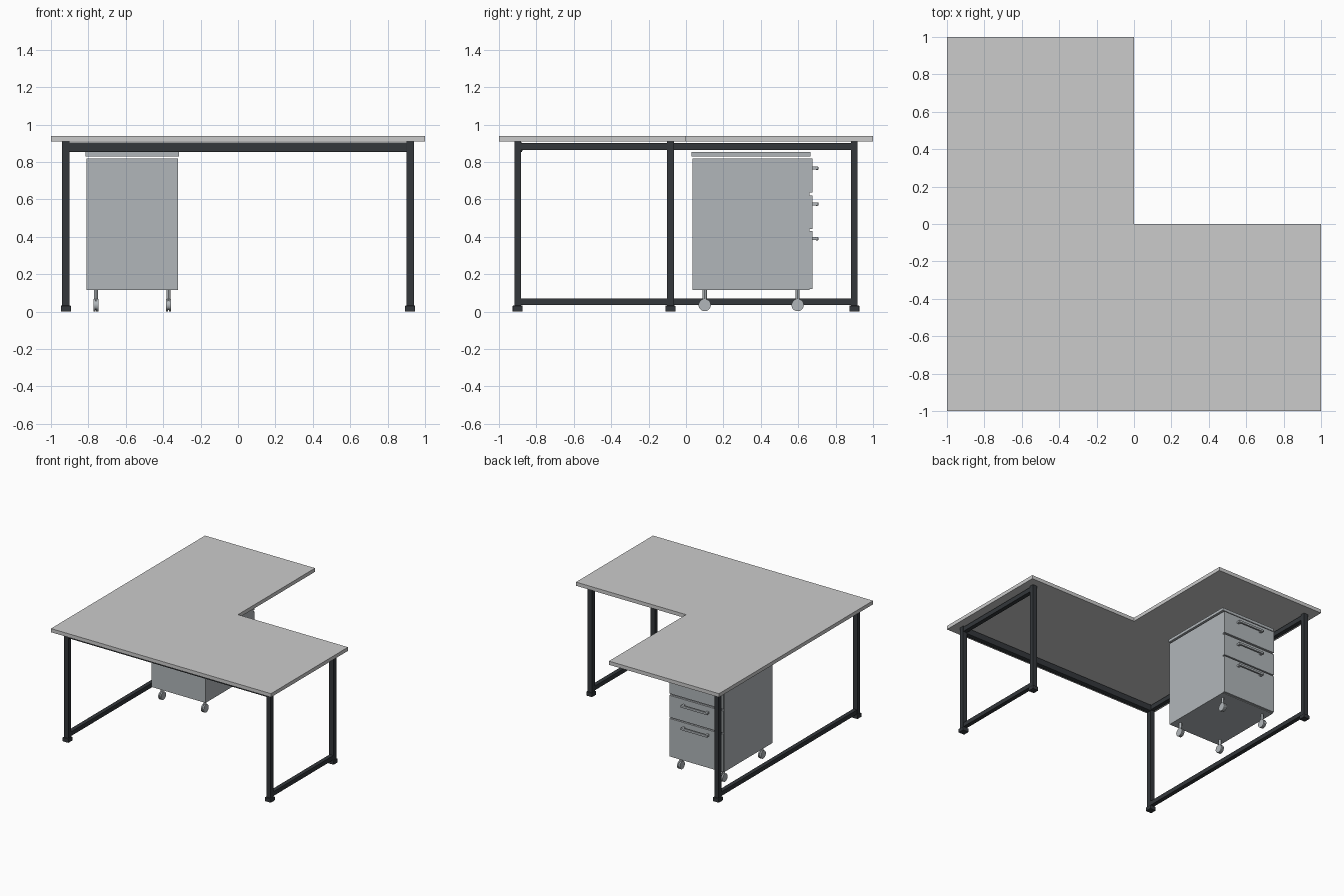
import bpy, bmesh, math

if "Cube" in bpy.data.objects:
    bpy.data.objects.remove(bpy.data.objects["Cube"])


def material(name, color):
    m = bpy.data.materials.new(name)
    m.diffuse_color = (*color, 1)
    m.use_nodes = True
    m.node_tree.nodes["Principled BSDF"].inputs["Base Color"].default_value = m.diffuse_color
    return m


DARK = material("dark_metal", (0.033, 0.038, 0.043))
STEEL = material("cabinet_grey", (0.44, 0.47, 0.49))


def finish(name, bm, mat=None):
    bmesh.ops.recalc_face_normals(bm, faces=bm.faces)
    me = bpy.data.meshes.new(name)
    bm.to_mesh(me)
    bm.free()
    ob = bpy.data.objects.new(name, me)
    bpy.context.collection.objects.link(ob)
    if mat:
        me.materials.append(mat)
    return ob


def box(name, x, y, z, mat=None, bevel=0):
    """Box from (min, max) ranges on each axis."""
    bm = bmesh.new()
    bmesh.ops.create_cube(bm, size=1)
    for v in bm.verts:
        v.co = [(a + b) / 2 + c * (b - a) for (a, b), c in zip((x, y, z), v.co)]
    ob = finish(name, bm, mat)
    if bevel:
        mod = ob.modifiers.new("bevel", 'BEVEL')
        mod.width, mod.segments = bevel, 2
    return ob


def around(c, half):
    return (c - half, c + half)


def cylinder(name, center, radius, depth, axis, mat, sides=20):
    bpy.ops.mesh.primitive_cylinder_add(
        vertices=sides, radius=radius, depth=depth, location=center,
        rotation=(0, math.pi / 2, 0) if axis == 'x' else (0, 0, 0))
    ob = bpy.context.object
    ob.name = name
    ob.data.materials.append(mat)
    bpy.ops.object.shade_smooth_by_angle()
    return ob


# L-shaped desk top
bm = bmesh.new()
outline = [(-1, -1), (1, -1), (1, 0), (0, 0), (0, 1), (-1, 1)]
face = bm.faces.new([bm.verts.new((x, y, 0.91)) for x, y in outline])
ext = bmesh.ops.extrude_face_region(bm, geom=[face])
for v in ext["geom"]:
    if isinstance(v, bmesh.types.BMVert):
        v.co.z = 0.94
finish("desk_top", bm)

# Side frames: two legs with feet, a top rail and a bottom rail
for side, x, back in (("left", -0.92, 0.90), ("right", 0.92, -0.083)):
    for end, y in (("front", -0.90), ("back", back)):
        box(f"{side}_{end}_leg", around(x, 0.02), around(y, 0.018), (0.02, 0.91), DARK)
        box(f"{side}_{end}_foot", around(x, 0.027), around(y, 0.027), (0, 0.032), DARK, 0.003)
    span = (-0.885, back - 0.015)
    box(f"{side}_top_rail", around(x, 0.017), span, (0.865, 0.902), DARK)
    box(f"{side}_bottom_rail", around(x, 0.017), span, (0.036, 0.071), DARK)

# Long front rail
box("front_rail", (-0.905, 0.905), (-0.917, -0.875), (0.853, 0.905), DARK, 0.006)

# Drawer cabinet
CX = -0.565
box("cabinet_body", around(CX, 0.245), (0.036, 0.66), (0.115, 0.818), STEEL)
box("cabinet_top", around(CX, 0.25), (0.03, 0.665), (0.83, 0.853), STEEL)

# Drawers with bow handles
for i, (z0, z1, hz) in enumerate(((0.636, 0.818, 0.767), (0.442, 0.622, 0.575), (0.12, 0.432, 0.39))):
    box(f"drawer_front_{i + 1}", around(CX, 0.243), (0.66, 0.676), (z0, z1), STEEL)
    box(f"drawer_handle_{i + 1}", around(CX, 0.12), (0.692, 0.708), around(hz, 0.009), STEEL, 0.004)
    for s in (-1, 1):
        box(f"handle_post_{i + 1}", around(CX + s * 0.108, 0.009), (0.67, 0.70),
            around(hz, 0.008), STEEL)

# Casters: twin-tread wheel, hub and stem
for x in (-0.76, -0.372):
    for y in (0.10, 0.597):
        for s in (-1, 1):
            cylinder("caster_wheel", (x + s * 0.0075, y, 0.035), 0.033, 0.011, 'x', STEEL)
        cylinder("caster_hub", (x, y, 0.035), 0.027, 0.02, 'x', STEEL)
        cylinder("caster_stem", (x, y, 0.088), 0.011, 0.06, 'z', STEEL, 12)
